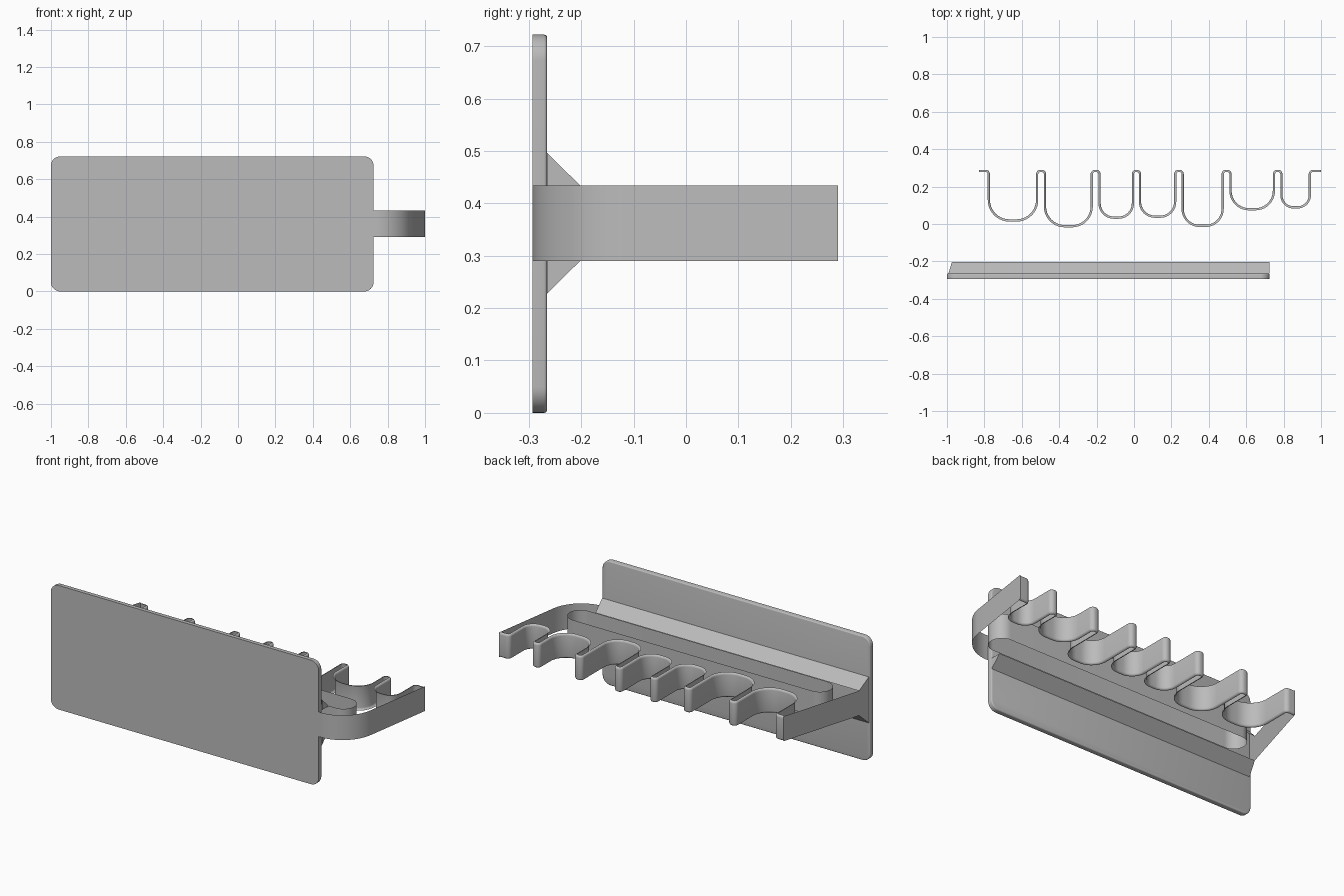
import bpy, bmesh, math
from mathutils import Vector

if "Cube" in bpy.data.objects:
    bpy.data.objects.remove(bpy.data.objects["Cube"], do_unlink=True)

grey = bpy.data.materials.new("plain grey")
grey.use_nodes = True
grey.diffuse_color = (0.5, 0.5, 0.5, 1)
grey.node_tree.nodes["Principled BSDF"].inputs["Base Color"].default_value = (0.5, 0.5, 0.5, 1)

FRONT, BACK = -0.293, -0.265      # plate faces
LOW, HIGH = 0.29, 0.434           # rack band heights
LEFT, RIGHT = -1.0, 0.725         # plate ends
TIP = 0.29                        # finger tip line
TALL = 0.722


def finish(name, bm, recalc=False):
    if recalc:
        bmesh.ops.recalc_face_normals(bm, faces=bm.faces)
    mesh = bpy.data.meshes.new(name)
    bm.to_mesh(mesh)
    bm.free()
    mesh.materials.append(grey)
    obj = bpy.data.objects.new(name, mesh)
    bpy.context.collection.objects.link(obj)
    bpy.ops.object.select_all(action='DESELECT')
    obj.select_set(True)
    bpy.context.view_layer.objects.active = obj
    bpy.ops.object.shade_smooth_by_angle(angle=math.radians(32))
    return obj


def rounded(corners, closed=False, steps=10):
    """Replace each (x, y, radius) corner by an arc."""
    path, n = [], len(corners)
    for i, (x, y, r) in enumerate(corners):
        p = Vector((x, y))
        if r == 0 or (not closed and i in (0, n - 1)):
            path.append(p)
            continue
        a = (Vector(corners[i - 1][:2]) - p).normalized()
        b = (Vector(corners[(i + 1) % n][:2]) - p).normalized()
        half = a.angle(b) / 2
        centre = p + (a + b).normalized() * (r / math.sin(half))
        start = p + a * (r / math.tan(half)) - centre
        end = p + b * (r / math.tan(half)) - centre
        sweep = start.angle_signed(end)
        for k in range(steps + 1):
            t = -sweep * k / steps
            path.append(centre + Vector((start.x * math.cos(t) - start.y * math.sin(t),
                                         start.x * math.sin(t) + start.y * math.cos(t))))
    return path


def band(path, levels, closed=False, caps=False, place=lambda x, y, z: (x, y, z)):
    """Sweep a path through (inset, height) levels; outside is right of travel."""
    bm = bmesh.new()
    n = len(path)
    rings = []
    for inset, z in levels:
        ring = []
        for i, p in enumerate(path):
            before = path[i - 1] if closed or i else p
            after = path[(i + 1) % n] if closed or i < n - 1 else p
            d = (after - before).normalized()
            q = p + Vector((-d.y, d.x)) * inset
            ring.append(bm.verts.new(place(q.x, q.y, z)))
        rings.append(ring)
    for lo, hi in zip(rings, rings[1:]):
        for i in range(n if closed else n - 1):
            j = (i + 1) % n
            bm.faces.new((lo[i], lo[j], hi[j], hi[i]))
    if caps:
        bm.faces.new(rings[0])
        bm.faces.new(rings[-1])
    return bm


# Mounting plate with rounded corners and a softened rear edge
R = 0.05
outline = rounded([(LEFT, 0, R), (RIGHT, 0, R), (RIGHT, TALL, R), (LEFT, TALL, R)], True)
soft = 0.006
plate_levels = [(0, FRONT)] + [(soft * (1 - math.cos(t)), BACK - soft + soft * math.sin(t))
                               for t in (0, math.pi / 6, math.pi / 3, math.pi / 2)]
finish("mounting_plate", band(outline, plate_levels, True, True,
                              lambda x, y, z: (x, z, y)), True)

# Sloping braces above and below the rack, left end following the side arm
EDGE = -0.202
lean = (-0.83 - LEFT) / (TIP - FRONT)
for name, base, way in (("upper_brace", HIGH, 1), ("lower_brace", LOW, -1)):
    bm = bmesh.new()
    ends = []
    for slope, x in ((lean, LEFT), (0, RIGHT)):
        ends.append([bm.verts.new((x + slope * (y - FRONT), y, z)) for y, z in
                     ((BACK, base), (EDGE, base), (BACK, base + way * 0.062))])
    a, b = ends
    slope_face = [a[1], b[1], b[2], a[2]]
    left_face, right_face = [a[0], a[1], a[2]], [b[0], b[2], b[1]]
    for loop in (slope_face, left_face, right_face):
        bm.faces.new(loop if way > 0 else loop[::-1])
    finish(name, bm)

# Thin side arms
wall = [(0, LOW), (0, HIGH)]
finish("right_arm", band(rounded([(-0.83, TIP, 0), (LEFT, FRONT, 0)]), wall))
finish("left_arm", band(rounded([(RIGHT - 0.01, FRONT, 0), (0.912, FRONT, 0.205),
                                 (1.0, TIP, 0)], steps=20), wall))

# Long slot through the rack, facing inward
reach, near, far = 0.84, -0.2, -0.06
r = (far - near) / 2 - 0.0005
finish("slot_wall", band(rounded([(-reach, near, r), (-reach, far, r),
                                  (reach, far, r), (reach, near, r)], True), wall, True))

# Comb of fingers: each notch is (left, right, depth line)
notches = [(-0.77, -0.524, 0.025), (-0.47, -0.232, -0.006), (-0.178, -0.012, 0.04),
           (0.038, 0.214, 0.045), (0.266, 0.468, -0.004), (0.522, 0.742, 0.085),
           (0.794, 0.934, 0.095)]
corners = [(1.0, TIP, 0)]
for left, right, floor in reversed(notches):
    bend = 0.42 * (right - left)
    corners += [(right, TIP, 0.024), (right, floor, bend),
                (left, floor, bend), (left, TIP, 0.024)]
corners.append((-0.83, TIP, 0))
lip = 0.012
turns = [math.pi / 2 * k / 4 for k in range(5)]
under = [(lip * (1 - math.sin(t)), LOW + lip * (1 - math.cos(t))) for t in turns]
over = [(inset, LOW + HIGH - z) for inset, z in reversed(under)]
finish("finger_comb", band(rounded(corners), under + over))
